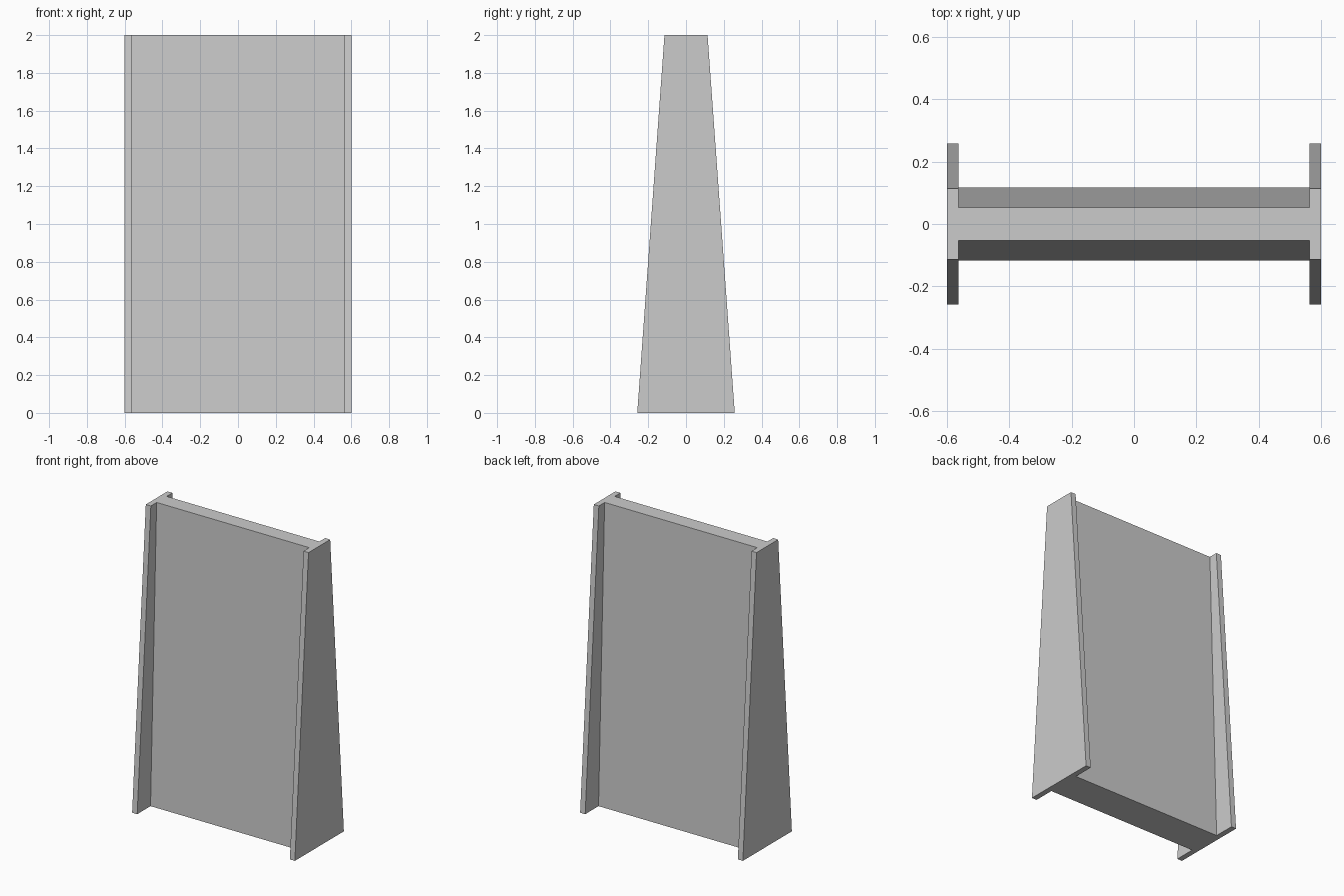
import bpy, bmesh

if "Cube" in bpy.data.objects:
    bpy.data.objects.remove(bpy.data.objects["Cube"])

HALF_W, INNER_W, HEIGHT = 0.6, 0.563, 2.0


def h_section(bm, z, flange, web):
    """Ring of vertices for an H-shaped cross-section at height z."""
    quarter = [(HALF_W, flange), (INNER_W, flange), (INNER_W, web)]
    right_back = quarter
    left_back = [(-x, y) for x, y in reversed(quarter)]
    back = right_back + left_back
    front = [(-x, -y) for x, y in back]
    return [bm.verts.new((x, y, z)) for x, y in back + front]


# Tapered board with end flanges, lofted from base to top
bm = bmesh.new()
base = h_section(bm, 0.0, 0.258, 0.117)
top = h_section(bm, HEIGHT, 0.114, 0.053)
n = len(base)
for i in range(n):
    j = (i + 1) % n
    bm.faces.new((base[i], base[j], top[j], top[i]))
bm.faces.new(base[::-1])
bm.faces.new(top)
bmesh.ops.recalc_face_normals(bm, faces=bm.faces)

mesh = bpy.data.meshes.new("tapered_panel")
bm.to_mesh(mesh)
bm.free()
bpy.context.collection.objects.link(bpy.data.objects.new("tapered_panel", mesh))
